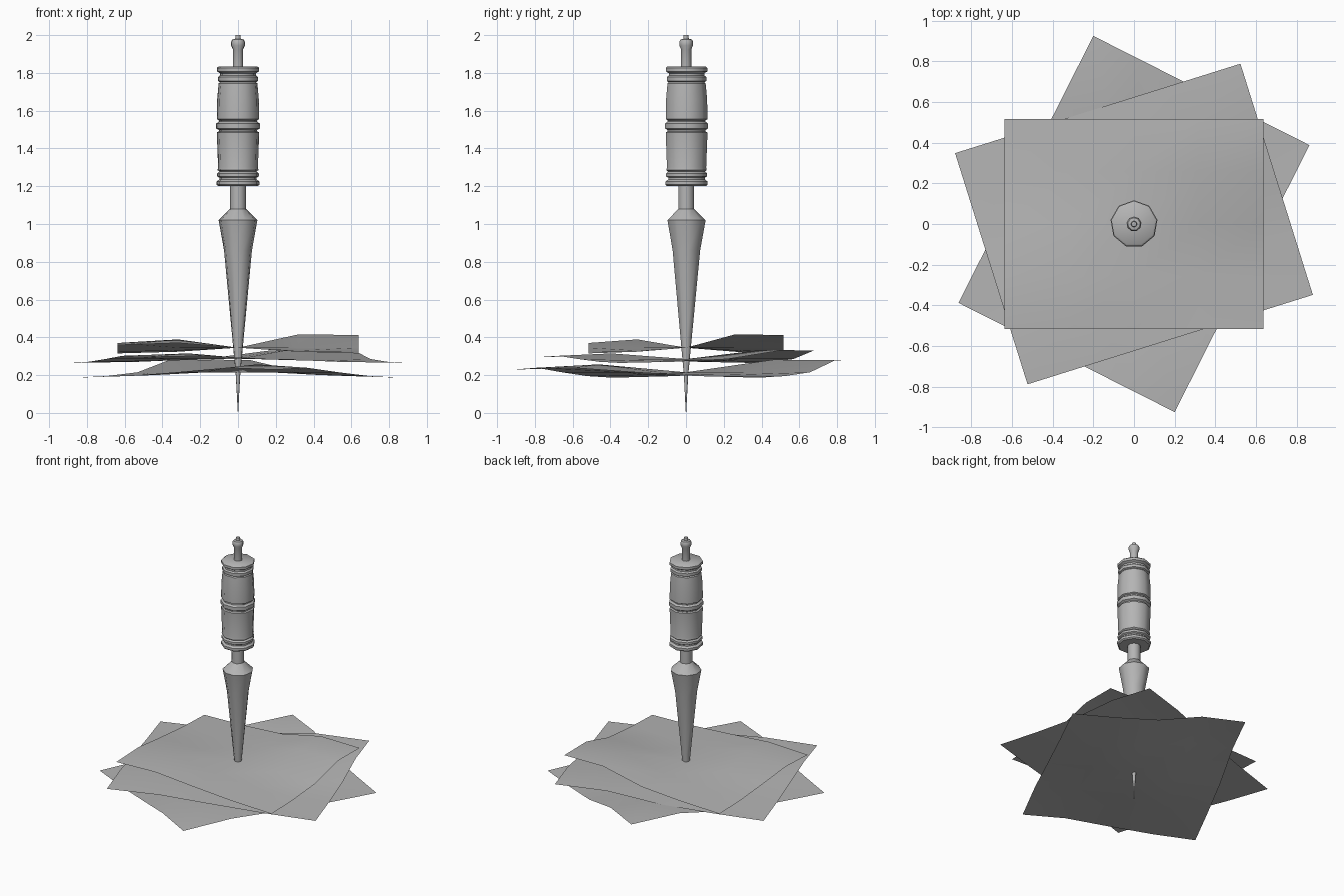
import bpy, bmesh
from math import radians, cos, sin, tau

if "Cube" in bpy.data.objects:
    bpy.data.objects.remove(bpy.data.objects["Cube"])

SIDES = 9
grey = bpy.data.materials.new("dark_grey")
grey.diffuse_color = (0.46, 0.46, 0.46, 1)
grey.use_nodes = True
grey.node_tree.nodes["Principled BSDF"].inputs["Base Color"].default_value = grey.diffuse_color


def finish(name, bm):
    me = bpy.data.meshes.new(name)
    bm.to_mesh(me)
    bm.free()
    me.materials.append(grey)
    ob = bpy.data.objects.new(name, me)
    bpy.context.collection.objects.link(ob)
    bpy.ops.object.select_all(action='DESELECT')
    ob.select_set(True)
    bpy.context.view_layer.objects.active = ob
    bpy.ops.object.shade_smooth_by_angle(angle=radians(41))
    return ob


def lathe(name, profile):
    """Revolve (radius, z) points, bottom to top, closing both ends."""
    bm = bmesh.new()
    rings = []
    for r, z in profile:
        rings.append([bm.verts.new((r * cos(tau / 4 + tau * i / SIDES),
                                    r * sin(tau / 4 + tau * i / SIDES), z))
                      for i in range(SIDES)])
    for a, b in zip(rings, rings[1:]):
        for i in range(SIDES):
            j = (i + 1) % SIDES
            bm.faces.new((a[i], a[j], b[j], b[i]))
    bm.faces.new(rings[0][::-1])
    bm.faces.new(rings[-1])
    return finish(name, bm)


# Tapered spike with shoulder and neck
lathe("spike", [(0.001, 0), (0.012, 0.2), (0.031, 0.4), (0.075, 0.86),
                (0.104, 1.02), (0.043, 1.08), (0.043, 1.21)])

# Turned grip with beaded rings
lathe("grip", [(0.106, 1.2), (0.115, 1.208), (0.115, 1.225), (0.1, 1.236),
               (0.1, 1.245), (0.112, 1.252), (0.112, 1.268), (0.1, 1.277),
               (0.11, 1.285), (0.107, 1.3),
               (0.114, 1.485), (0.103, 1.49), (0.103, 1.497),
               (0.117, 1.506), (0.117, 1.532), (0.103, 1.542),
               (0.103, 1.549), (0.114, 1.555),
               (0.112, 1.66), (0.104, 1.745), (0.097, 1.751), (0.108, 1.757),
               (0.108, 1.778), (0.097, 1.786), (0.097, 1.798),
               (0.114, 1.808), (0.114, 1.826), (0.104, 1.834)])

# Pommel stem and finial
lathe("pommel", [(0.028, 1.82), (0.028, 1.925), (0.037, 1.945), (0.037, 1.965),
                 (0.031, 1.977), (0.015, 1.98), (0.013, 2.0)])

# Rippled sheets pierced by the spike
WAVE = [-0.12, -0.21, 0.0, 0.265, 0.255]


def sheet(name, scale, angle, base, ripple):
    bm = bmesh.new()
    a = radians(angle)
    grid = []
    for i in range(5):
        row = []
        for j in range(5):
            u, v = i / 2 - 1, j / 2 - 1
            x, y = u * 0.637 * scale, v * 0.516 * scale
            lift = WAVE[i] * WAVE[j]
            if lift < 0:
                lift = -0.03 * abs(u * v) ** 0.5
            row.append(bm.verts.new((x * cos(a) - y * sin(a),
                                     x * sin(a) + y * cos(a),
                                     base + ripple * lift)))
        grid.append(row)
    for i in range(4):
        for j in range(4):
            bm.faces.new((grid[i][j], grid[i + 1][j],
                          grid[i + 1][j + 1], grid[i][j + 1]))
    return finish(name, bm)


sheet("top_sheet", 1.0, 0, 0.345, 1.0)
sheet("middle_sheet", 1.155, 17.4, 0.285, 0.68)
sheet("bottom_sheet", 1.155, 63.2, 0.215, 0.95)
